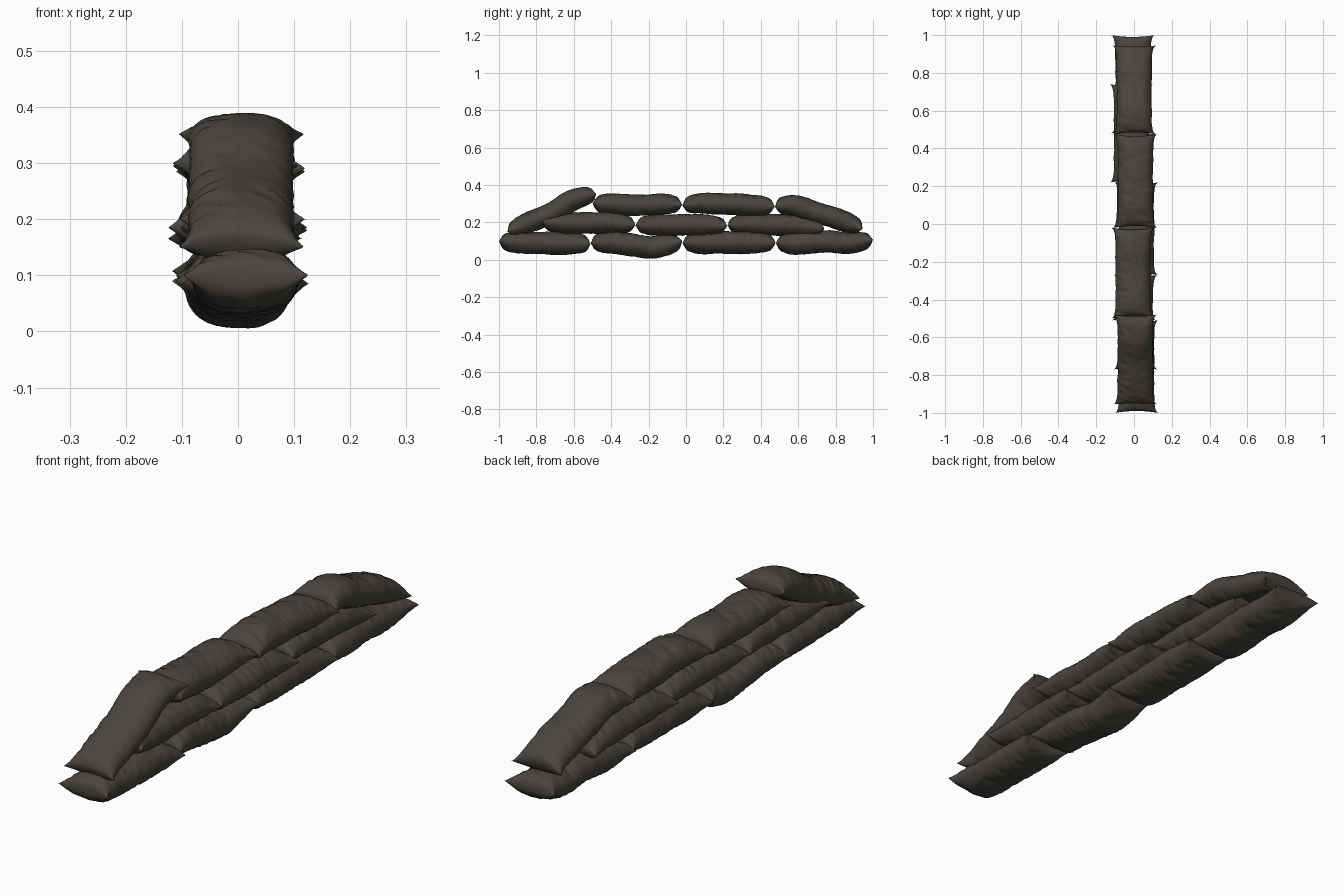
import bpy, bmesh, math
from mathutils import Vector, noise

if "Cube" in bpy.data.objects:
    bpy.data.objects.remove(bpy.data.objects["Cube"])

cloth = bpy.data.materials.new("dark grey brown sackcloth")
cloth.diffuse_color = (0.066, 0.058, 0.048, 1)
cloth.use_nodes = True
cloth.node_tree.nodes["Principled BSDF"].inputs["Base Color"].default_value = cloth.diffuse_color

NU, NV = 26, 60          # grid cells across and along each bag


def spline(pts, t):
    """Smooth centre line (y, z) through evenly weighted points, t in 0..1."""
    n = len(pts) - 1
    i = min(int(t * n), n - 1)
    f = t * n - i
    p = [Vector(pts[max(0, min(n, k))]) for k in (i - 1, i, i + 1, i + 2)]
    return 0.5 * (2 * p[1] + (p[2] - p[0]) * f
                  + (2 * p[0] - 5 * p[1] + 4 * p[2] - p[3]) * f * f
                  + (3 * p[1] - p[0] - 3 * p[2] + p[3]) * f ** 3)


def bag(name, pts, x_off=0.0, thick=0.058, seed=0):
    """Stuffed pillow: two bulged sheets meeting at a seam, bent along a centre line."""
    bm = bmesh.new()
    for side in (1, -1):
        rows = []
        for j in range(NV + 1):
            v = -math.cos(math.pi * j / NV) * 0.5 + (2 * j / NV - 1) * 0.5
            t = (v + 1) / 2
            c = spline(pts, t)
            d = (spline(pts, min(1, t + .03)) - spline(pts, max(0, t - .03))).normalized()
            nrm = Vector((-d.y, d.x))
            row = []
            for i in range(NU + 1):
                u = -math.cos(math.pi * i / NU) * 0.6 + (2 * i / NU - 1) * 0.4
                # side seams pull in between the pointed corners
                edge = noise.noise(Vector((seed * 7.1, v * 5, 3 * (u > 0))))
                half = 0.093 + 0.021 * abs(v) ** 9 + 0.005 * edge * (1 - v * v)
                x = half * u + x_off
                # end seams pull in slightly too
                along = d * (-0.010 * math.copysign(abs(v) ** 6, v) * (1 - u * u))
                bulge = ((1 - abs(u) ** 2.6) * (1 - abs(v) ** 5)) ** 0.58
                # creases run across the bag, strongest near the side seams
                q = Vector((u * 1.3 + seed * 5, v * 7 + u * 0.8, side * 2 + seed))
                crease = 1 - 2 * abs(noise.noise(q))
                lump = noise.noise(Vector((u + seed * 3, v * 2.2, side * 4)))
                h = thick * bulge * (1 + 0.09 * lump)
                h += (0.008 * crease - 0.004) * min(1, bulge * 1.4) * (0.45 + 0.55 * abs(u))
                p = c + nrm * (side * h) + along
                row.append(bm.verts.new((x, p.x, p.y)))
            rows.append(row)
        for a, b in zip(rows, rows[1:]):
            for i in range(NU):
                bm.faces.new((a[i], a[i + 1], b[i + 1], b[i]))
    bmesh.ops.remove_doubles(bm, verts=bm.verts, dist=0.00005)
    bmesh.ops.recalc_face_normals(bm, faces=bm.faces)
    me = bpy.data.meshes.new(name)
    bm.to_mesh(me)
    bm.free()
    me.materials.append(cloth)
    ob = bpy.data.objects.new(name, me)
    bpy.context.collection.objects.link(ob)
    bpy.context.view_layer.objects.active = ob
    ob.select_set(True)
    bpy.ops.object.shade_smooth_by_angle(angle=math.radians(50))
    ob.select_set(False)


# each bag: centre line (y, z) and sideways offset
bottom = [
    ([(-1.0, .10), (-.88, .092), (-.75, .09), (-.62, .087), (-.51, .085)], .014),
    ([(-.51, .09), (-.39, .093), (-.27, .078), (-.16, .068), (-.02, .10)], 0),
    ([(-.02, .09), (.11, .09), (.23, .092), (.35, .092), (.48, .09)], .002),
    ([(.48, .09), (.60, .088), (.73, .098), (.86, .09), (1.0, .108)], -.006),
]
middle = [
    ([(-.77, .20), (-.64, .195), (-.52, .197), (-.40, .198), (-.27, .185)], .008),
    ([(-.27, .185), (-.15, .185), (-.02, .186), (.10, .187), (.22, .18)], .012),
    ([(.22, .185), (.35, .19), (.47, .187), (.60, .183), (.74, .165)], -.013),
]
top = [
    ([(-.955, .15), (-.83, .203), (-.72, .248), (-.60, .322), (-.48, .352)], .006),
    ([(-.50, .30), (-.38, .298), (-.26, .292), (-.14, .297), (-.02, .295)], -.005),
    ([(-.02, .29), (.10, .302), (.23, .298), (.35, .292), (.475, .285)], .008),
    ([(.475, .285), (.58, .29), (.70, .25), (.82, .215), (.945, .165)], .001),
]
for r, (label, row) in enumerate((("bottom", bottom), ("middle", middle), ("top", top))):
    for k, (pts, off) in enumerate(row):
        bag(f"{label}_sandbag_{k + 1}", pts, off, 0.059 if r == 0 else 0.056, seed=r * 5 + k + 1)
